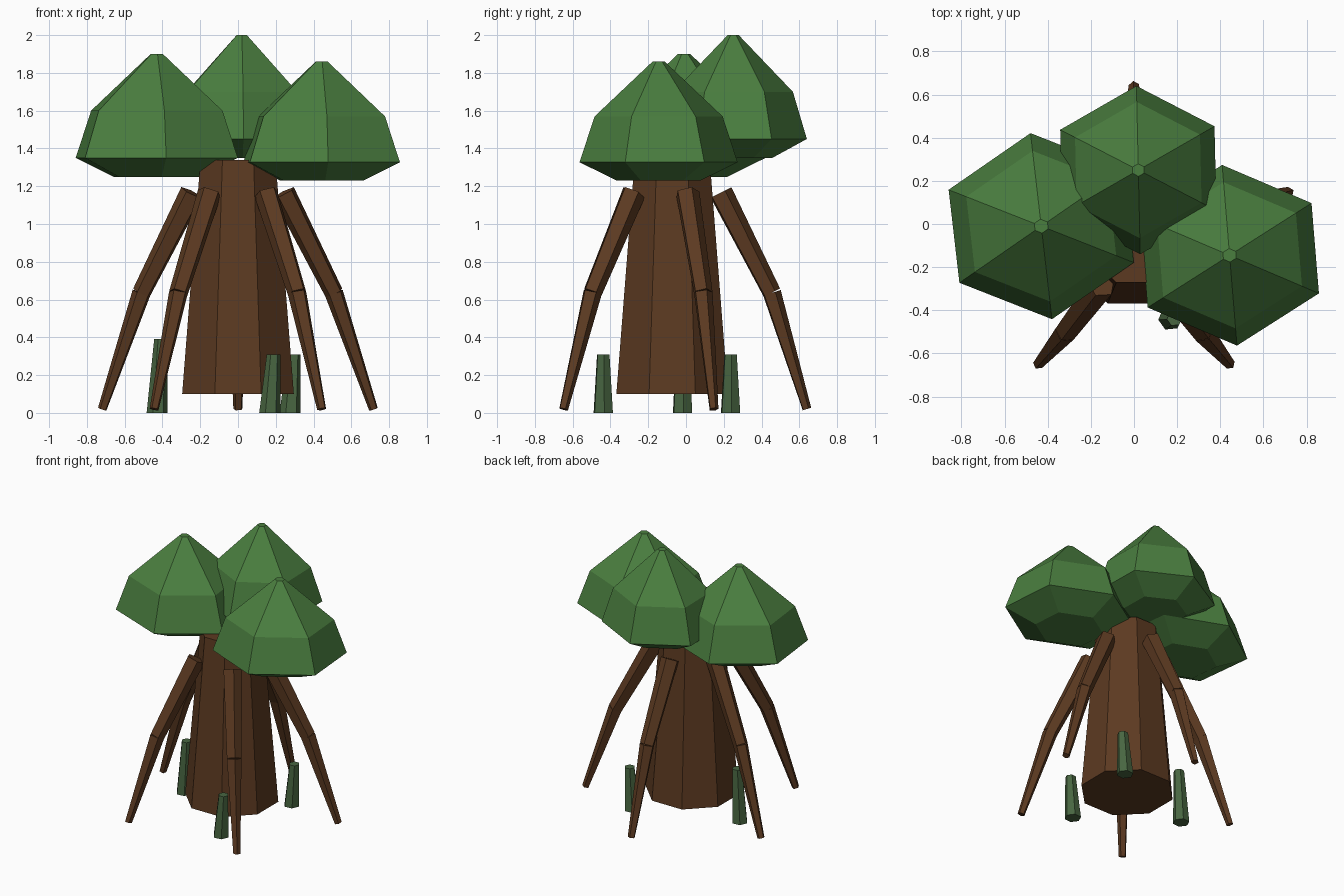
import bpy, bmesh
from math import sin, cos, pi, radians
from mathutils import Vector

cube = bpy.data.objects.get("Cube")
if cube:
    bpy.data.objects.remove(cube, do_unlink=True)


def material(name, srgb):
    lin = [((c / 255 + 0.055) / 1.055) ** 2.4 for c in srgb]
    m = bpy.data.materials.new(name)
    m.use_nodes = True
    m.diffuse_color = (*lin, 1)
    m.node_tree.nodes["Principled BSDF"].inputs["Base Color"].default_value = (*lin, 1)
    return m


bark = material("bark_brown", (92, 58, 33))
leaf = material("leaf_green", (74, 126, 63))
moss = material("moss_green", (72, 102, 65))


def loft(bm, rings):
    """Skin a list of point rings and cap both ends."""
    rows = [[bm.verts.new(p) for p in ring] for ring in rings]
    n = len(rows[0])
    for a, b in zip(rows, rows[1:]):
        for i in range(n):
            j = (i + 1) % n
            bm.faces.new((a[i], a[j], b[j], b[i]))
    bm.faces.new(rows[0][::-1])
    bm.faces.new(rows[-1])


def finish(name, bm, mat):
    bmesh.ops.recalc_face_normals(bm, faces=bm.faces)
    me = bpy.data.meshes.new(name)
    bm.to_mesh(me)
    bm.free()
    me.materials.append(mat)
    ob = bpy.data.objects.new(name, me)
    bpy.context.collection.objects.link(ob)
    return ob


def ring(center, rx, ry, sides, turn, axis_x=(1, 0, 0), axis_y=(0, 1, 0)):
    c, ax, ay = Vector(center), Vector(axis_x), Vector(axis_y)
    angles = [turn + 2 * pi * i / sides for i in range(sides)]
    return [c + ax * (rx * cos(a)) + ay * (ry * sin(a)) for a in angles]


def tapered_bar(bm, p0, p1, r0, r1, sides, turn, side):
    """Bar with ends square to its own axis."""
    d = (Vector(p1) - Vector(p0)).normalized()
    u = Vector(side)
    v = d.cross(u).normalized()
    loft(bm, [ring(p, r, r, sides, turn, u, v) for p, r in ((p0, r0), (p1, r1))])


# Trunk: tapered octagon
AXIS_Y = -0.073
bm = bmesh.new()
loft(bm, [ring((0, AXIS_Y, z), r, r, 8, pi / 8) for z, r in ((0.1, 0.32), (1.34, 0.215))])
finish("trunk", bm, bark)

# Stilt roots: two tapered bars each, spread evenly round the trunk
for k in range(5):
    a = radians(90 + 72 * k)
    out = Vector((cos(a), sin(a), 0))
    tangent = Vector((-sin(a), cos(a), 0))
    pts = []
    for r, z, stretch in ((0.255, 1.165, 1), (0.525, 0.635, 1.02), (0.712, 0.02, 1.06)):
        pts.append(Vector((out.x * r * stretch, AXIS_Y + out.y * r, z)))
    bm = bmesh.new()
    tapered_bar(bm, pts[0], pts[1], 0.066, 0.052, 5, 0.2, tangent)
    tapered_bar(bm, pts[1], pts[2], 0.052, 0.025, 5, 0.2, tangent)
    finish(f"stilt_root_{k + 1}", bm, bark)

# Canopies: faceted hexagonal caps, (fraction of width, height above base)
PROFILE = ((0.53, 0), (1, 0.1), (0.81, 0.35), (0.075, 0.65))
canopies = {
    "canopy_right": ((-0.43, -0.01, 1.25), 0.47, 0.434, 6.6, 1.0),
    "canopy_left": ((0.443, -0.145, 1.23), 0.46, 0.42, 4.7, 0.97),
    "canopy_back": ((0.02, 0.25, 1.35), 0.413, 0.39, 1.3, 1.0),
}
for name, (c, rx, ry, turn, tall) in canopies.items():
    t = radians(turn)
    ax, ay = (cos(t), sin(t), 0), (-sin(t), cos(t), 0)
    bm = bmesh.new()
    loft(bm, [ring((c[0], c[1], c[2] + h * tall), rx * f, ry * f, 6, pi / 6, ax, ay)
              for f, h in PROFILE])
    finish(name, bm, leaf)

# Mossy shoots: small hexagonal stumps leaning slightly sideways
shoots = {
    "shoot_front": (0.168, -0.438, 0.31),
    "shoot_back": (0.276, 0.236, 0.31),
    "shoot_right": (-0.428, -0.018, 0.39),
}
for name, (x, y, top) in shoots.items():
    bm = bmesh.new()
    loft(bm, [ring((x, y, 0.0), 0.056, 0.056, 6, 0.1),
              ring((x + 0.02, y, top), 0.036, 0.036, 6, 0.1)])
    finish(name, bm, moss)
